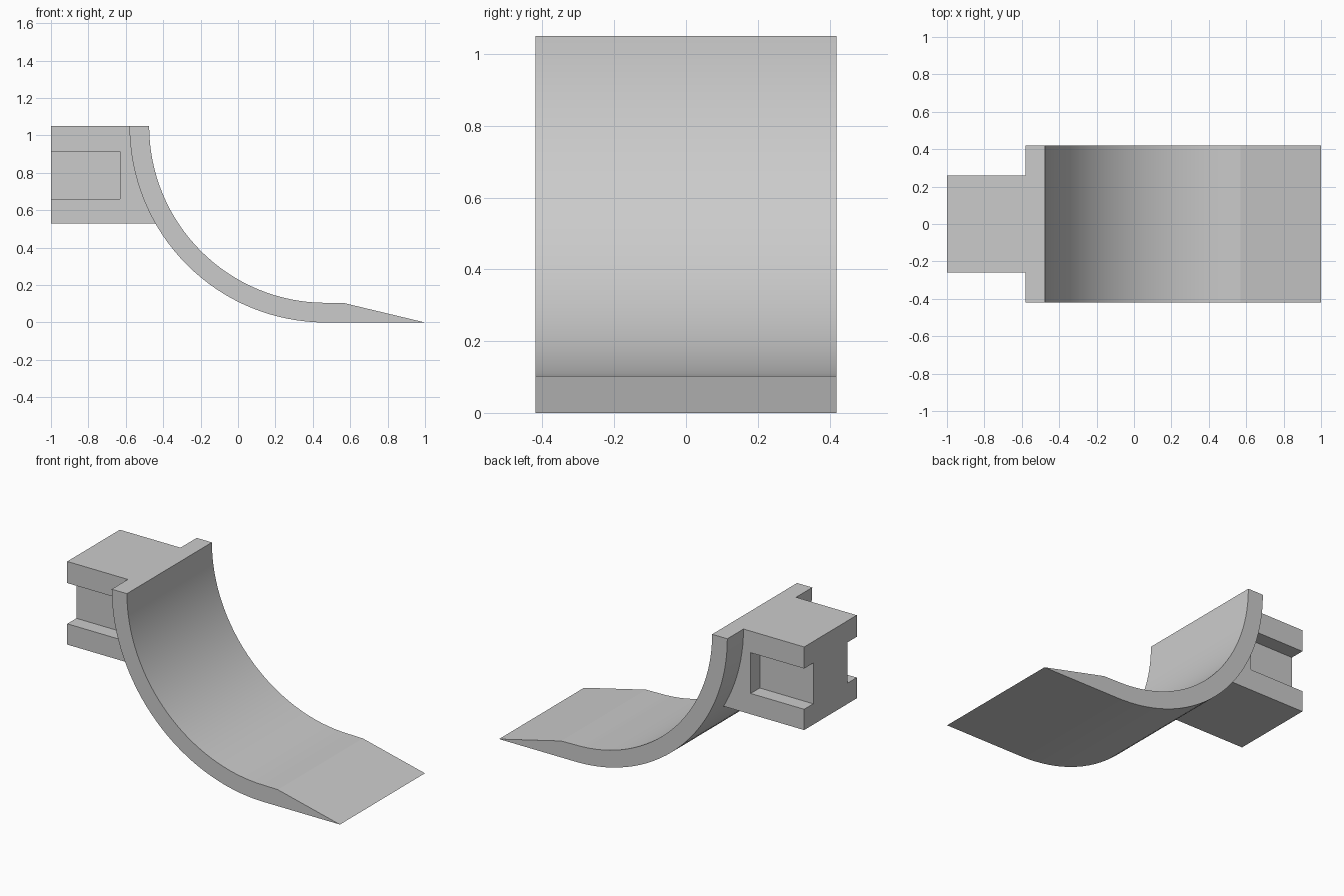
import bpy, bmesh
from math import pi, cos, sin, radians

if "Cube" in bpy.data.objects:
    bpy.data.objects.remove(bpy.data.objects["Cube"])


def extrude_profile(name, points, y0, y1):
    """Prism from an x-z outline, spanning y0 to y1."""
    bm = bmesh.new()
    near = [bm.verts.new((x, y0, z)) for x, z in points]
    far = [bm.verts.new((x, y1, z)) for x, z in points]
    bm.faces.new(near)
    bm.faces.new(far[::-1])
    n = len(points)
    for i in range(n):
        j = (i + 1) % n
        bm.faces.new((near[i], far[i], far[j], near[j]))
    bmesh.ops.recalc_face_normals(bm, faces=bm.faces)
    mesh = bpy.data.meshes.new(name)
    bm.to_mesh(mesh)
    bm.free()
    ob = bpy.data.objects.new(name, mesh)
    bpy.context.collection.objects.link(ob)
    return ob


def combine(target, other, operation):
    """Apply a boolean and remove the helper object."""
    mod = target.modifiers.new(operation.title(), 'BOOLEAN')
    mod.operation = operation
    mod.solver = 'EXACT'
    mod.object = other
    bpy.context.view_layer.objects.active = target
    bpy.ops.object.modifier_apply(modifier=mod.name)
    bpy.data.objects.remove(other)


def arc(radius, steps=32):
    """Quarter arc from the top of the blade down to the floor."""
    angles = [pi + pi / 2 * i / steps for i in range(steps + 1)]
    return [(0.47 + radius * cos(a), 1.05 + radius * sin(a)) for a in angles]


# Curved blade with a tapered tip
outline = arc(1.05) + [(1.0, 0.0), (0.57, 0.103)] + arc(0.945)[::-1]
blade = extrude_profile("curved_blade", outline, -0.42, 0.42)

# Mounting block, ending inside the blade thickness
block = extrude_profile("mounting_block",
                        [(-1, 0.53), (-0.38, 0.53), (-0.53, 1.05), (-1, 1.05)],
                        -0.26, 0.26)

# Side slots, open at the back end of the block
for side in (-1, 1):
    slot = extrude_profile("slot_cutter",
                           [(-1.1, 0.66), (-0.63, 0.66), (-0.63, 0.915), (-1.1, 0.915)],
                           *sorted((side * 0.17, side * 0.4)))
    slot.hide_render = True
    combine(block, slot, 'DIFFERENCE')

# Join the block and blade into one solid
combine(blade, block, 'UNION')
blade.select_set(True)
bpy.context.view_layer.objects.active = blade
bpy.ops.object.shade_smooth_by_angle(angle=radians(10))
